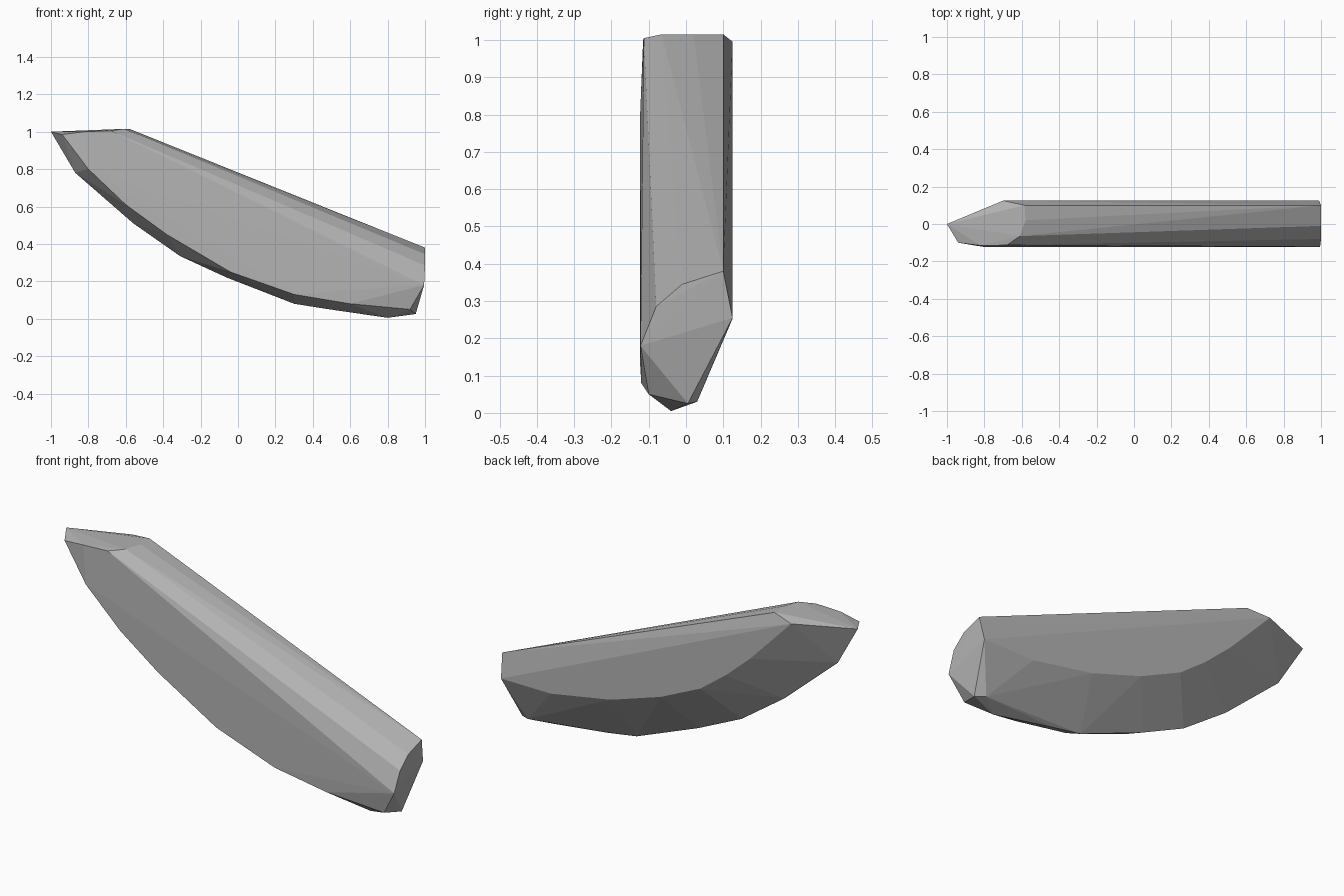
import bpy
import bmesh

# Remove the default cube if present
default_cube = bpy.data.objects.get("Cube")
if default_cube:
    bpy.data.objects.remove(default_cube, do_unlink=True)


def make_material(name, color):
    material = bpy.data.materials.new(name)
    material.use_nodes = True
    material.diffuse_color = color
    material.node_tree.nodes["Principled BSDF"].inputs["Base Color"].default_value = color
    return material


def arc(depth, outline):
    """Place an x-z outline at a constant y depth."""
    return [(x, depth, z) for x, z in outline]


def faceted_solid(name, points, material):
    """Wrap the rails in a flat-faced convex shell."""
    bm = bmesh.new()
    for point in points:
        bm.verts.new(point)
    result = bmesh.ops.convex_hull(bm, input=bm.verts)
    unused = {g for g in result["geom_interior"] + result["geom_unused"]
              if isinstance(g, bmesh.types.BMVert)}
    bmesh.ops.delete(bm, geom=list(unused), context="VERTS")
    bmesh.ops.recalc_face_normals(bm, faces=bm.faces)
    mesh = bpy.data.meshes.new(name)
    bm.to_mesh(mesh)
    bm.free()
    mesh.materials.append(material)
    solid = bpy.data.objects.new(name, mesh)
    bpy.context.collection.objects.link(solid)
    return solid


# Curved lower rim of the flat back face
back_rim = arc(0.125, [(-0.7, 0.995), (-0.46, 0.747), (-0.316, 0.62), (-0.17, 0.512),
                       (0.06, 0.407), (0.352, 0.314), (0.7, 0.253), (0.99, 0.255)])

# Keel along the underside
keel = arc(-0.02, [(-0.87, 0.78), (-0.56, 0.51), (-0.31, 0.335),
                   (-0.06, 0.22), (0.3, 0.08), (0.47, 0.053)])
keel += [(0.8, -0.04, 0.005), (0.95, 0.005, 0.025), (0.9, 0.03, 0.03)]

# Lower rim of the front face
front_rim = arc(-0.123, [(-0.8, 0.8), (-0.6, 0.61), (-0.38, 0.45),
                         (-0.04, 0.25), (0.3, 0.13)])
front_rim += [(0.6, -0.12, 0.08), (0.92, -0.1, 0.05)]

# Pointed upper end
upper_end = [(-1, 0, 1), (-0.94, -0.1, 0.985), (-0.82, -0.115, 1.0),
             (-0.68, -0.113, 1.005), (-0.61, -0.065, 1.015),
             (-0.58, 0.02, 1.015), (-0.585, 0.1, 1.015)]

# Blunt lower end
lower_end = [(1, 0.1, 0.38), (1, -0.01, 0.345), (1, -0.08, 0.285), (0.995, -0.122, 0.18)]

grey = make_material("plain_grey", (0.45, 0.45, 0.45, 1.0))
faceted_solid("faceted_body", back_rim + keel + front_rim + upper_end + lower_end, grey)
